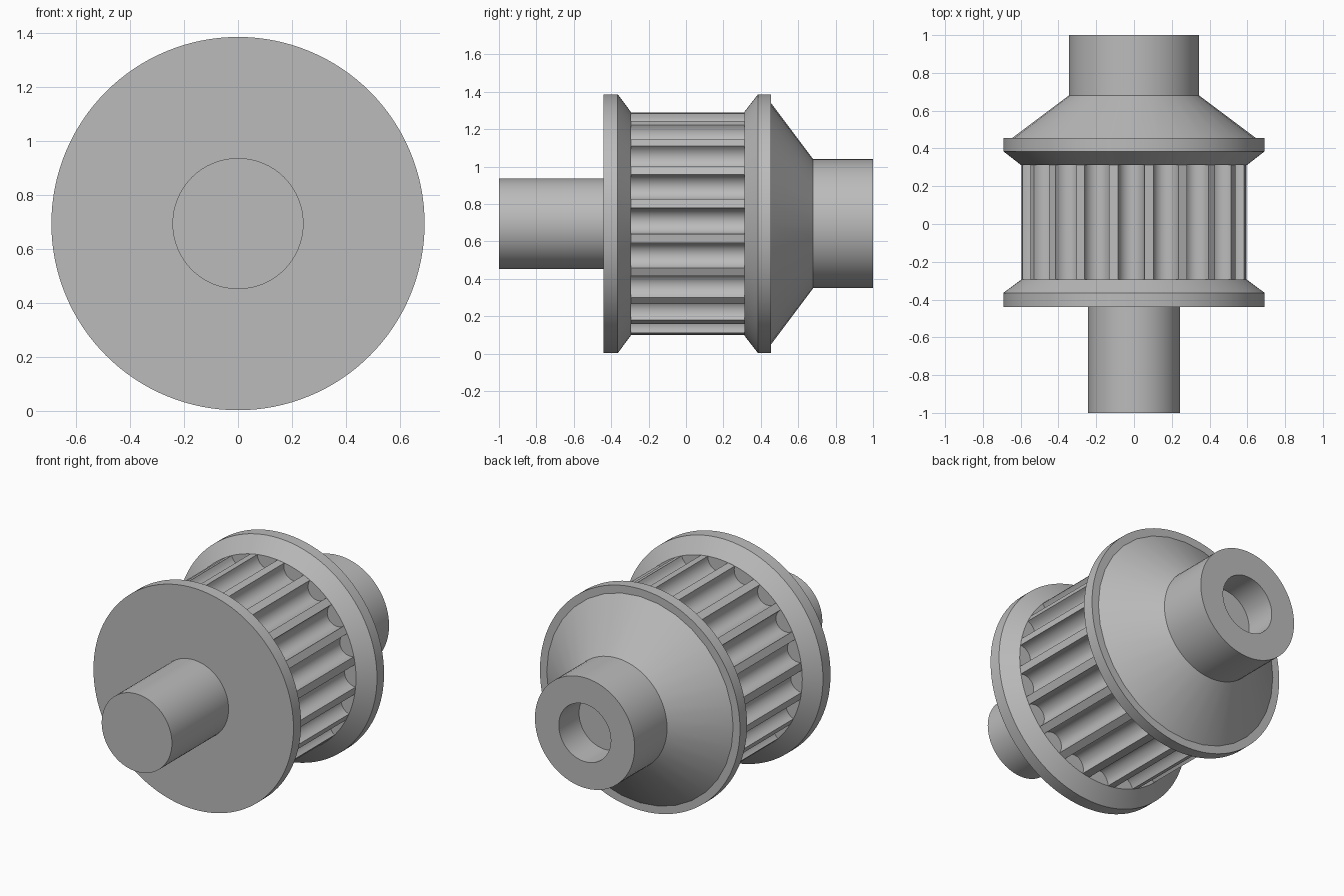
import bpy, bmesh, math

AXIS_Z = 0.695
TEETH = 20
CORE_R = 0.598

old = bpy.data.objects.get("Cube")
if old:
    bpy.data.objects.remove(old, do_unlink=True)

steel = bpy.data.materials.new("grey_steel")
steel.use_nodes = True
colour = (0.5, 0.5, 0.5, 1)
steel.diffuse_color = colour
steel.node_tree.nodes["Principled BSDF"].inputs["Base Color"].default_value = colour


def finish(bm, name):
    """Turn a bmesh into a smooth-shaded object with sharp edges kept."""
    bmesh.ops.remove_doubles(bm, verts=bm.verts, dist=1e-5)
    bmesh.ops.recalc_face_normals(bm, faces=bm.faces)
    mesh = bpy.data.meshes.new(name)
    bm.to_mesh(mesh)
    bm.free()
    mesh.materials.append(steel)
    obj = bpy.data.objects.new(name, mesh)
    obj.location.z = AXIS_Z
    bpy.context.collection.objects.link(obj)
    bpy.ops.object.select_all(action="DESELECT")
    obj.select_set(True)
    bpy.context.view_layer.objects.active = obj
    bpy.ops.object.shade_smooth_by_angle(angle=math.radians(30))
    return obj


def lathe(name, profile, sides):
    """Spin a (y, radius) profile around the y axis."""
    bm = bmesh.new()
    verts = [bm.verts.new((r, y, 0)) for y, r in profile]
    edges = [bm.edges.new(pair) for pair in zip(verts, verts[1:])]
    bmesh.ops.spin(bm, geom=verts + edges, cent=(0, 0, 0), axis=(0, 1, 0),
                   angle=math.tau, steps=sides, use_merge=True)
    return finish(bm, name)


# Turned parts from front to back
lathe("front_shaft", [(-1, 0), (-1, 0.243), (-0.44, 0.243)], 64)
lathe("front_flange", [(-0.44, 0), (-0.44, 0.692), (-0.365, 0.692),
                       (-0.295, CORE_R), (-0.295, 0)], 128)
lathe("rear_flange", [(0.312, 0), (0.312, CORE_R), (0.385, 0.692),
                      (0.455, 0.692), (0.455, 0)], 128)
lathe("rear_cone", [(0.455, 0.645), (0.68, 0.345)], 32)
lathe("rear_collar", [(0.8, 0), (0.8, 0.18), (1, 0.18),
                      (1, 0.345), (0.68, 0.345)], 64)

# Toothed core: rounded grooves between narrow lands
pitch = math.tau / TEETH
phase = math.radians(1.4)
half_width, depth, arc_steps = 0.07, 0.075, 12
mouth = math.sqrt(CORE_R ** 2 - half_width ** 2)
bm = bmesh.new()
outline = []
for tooth in range(TEETH):
    a = phase + tooth * pitch
    for i in range(arc_steps + 1):
        t = math.pi * i / arc_steps
        side = -half_width * math.cos(t)
        out = mouth - depth * math.sin(t)
        outline.append(bm.verts.new((out * math.cos(a) - side * math.sin(a), -0.295,
                                     out * math.sin(a) + side * math.cos(a))))
edges = [bm.edges.new((v, outline[i - 1])) for i, v in enumerate(outline)]
walls = bmesh.ops.extrude_edge_only(bm, edges=edges)["geom"]
bmesh.ops.translate(bm, vec=(0, 0.607, 0),
                    verts=[g for g in walls if isinstance(g, bmesh.types.BMVert)])
finish(bm, "toothed_core")
